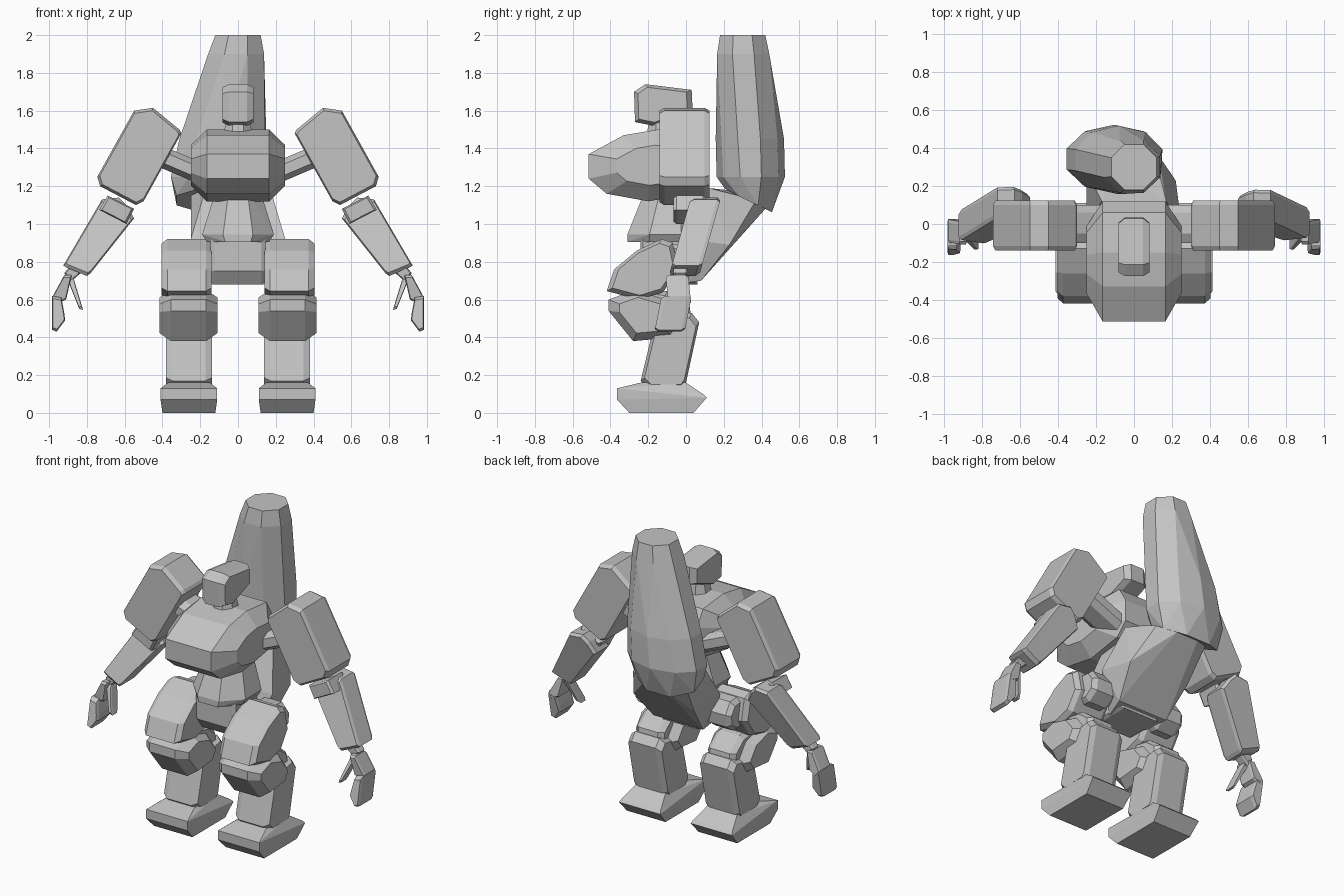
import bpy
import bmesh
import math
from mathutils import Vector

cube = bpy.data.objects.get("Cube")
if cube:
    bpy.data.objects.remove(cube, do_unlink=True)

grey = bpy.data.materials.new("light_grey")
grey.use_nodes = True
colour = (0.55, 0.55, 0.55, 1)
grey.diffuse_color = colour
grey.node_tree.nodes["Principled BSDF"].inputs["Base Color"].default_value = colour


def hull(name, points, side=1):
    """Faceted convex solid around the points; side -1 mirrors it in x."""
    bm = bmesh.new()
    for x, y, z in points:
        bm.verts.new((x * side, y, z))
    bmesh.ops.convex_hull(bm, input=bm.verts[:])
    bmesh.ops.delete(bm, geom=[v for v in bm.verts if not v.link_faces], context='VERTS')
    bmesh.ops.dissolve_limit(bm, angle_limit=math.radians(3), verts=bm.verts[:], edges=bm.edges[:])
    bmesh.ops.recalc_face_normals(bm, faces=bm.faces[:])
    mesh = bpy.data.meshes.new(name)
    bm.to_mesh(mesh)
    bm.free()
    mesh.materials.append(grey)
    obj = bpy.data.objects.new(name, mesh)
    bpy.context.collection.objects.link(obj)
    return obj


def slab(name, profile, axis, centre, half, bevel, shrink, side=1, lean=0):
    """Extrude a (y, z) profile along x, or an (x, z) profile along y, with bevelled ends."""
    mid = sum((Vector(p) for p in profile), Vector((0, 0))) / len(profile)
    points = []
    for offset, scale in ((half - bevel, 1), (half, shrink)):
        for sign in (-1, 1):
            for p in profile:
                a, z = mid + (Vector(p) - mid) * scale
                d = centre + sign * offset + lean * (z - mid.y)
                points.append((d, a, z) if axis == 'x' else (a, d, z))
    return hull(name, points, side)


def ring(x, y, z, rx, ry, tilt=0, n=8):
    """Flat-sided ring with extents rx and ry, tilted in y."""
    k = 1 / math.cos(math.pi / n)
    result = []
    for i in range(n):
        a = (i + 0.5) * 2 * math.pi / n
        dx, dy = rx * k * math.cos(a), ry * k * math.sin(a)
        result.append((x + dx, y + dy, z + tilt * dy))
    return result


def both(points):
    """The points together with their mirror images in x."""
    return [(s * x, y, z) for s in (-1, 1) for x, y, z in points]


# Head and neck
slab("head", [(-.275, 1.70), (-.215, 1.74), (.03, 1.71), (.035, 1.60), (-.17, 1.52), (-.27, 1.54)],
     'x', 0, .083, .035, .84)
hull("neck", ring(0, -.13, 1.46, .08, .08) + ring(0, -.13, 1.58, .055, .06))

# Torso
slab("chest", [(-.515, 1.37), (-.33, 1.47), (-.15, 1.50), (.06, 1.48), (.12, 1.38), (.12, 1.24),
               (.04, 1.16), (-.2, 1.12), (-.42, 1.16), (-.515, 1.24)], 'x', 0, .25, .085, .56)
hull("abdomen", ring(0, -.08, 1.17, .12, .14) + ring(0, -.11, .945, .19, .20)
     + ring(0, -.11, .905, .165, .20))
slab("pelvis", [(-.24, .75), (-.19, .68), (.06, .68), (.08, .95), (-.24, .95)], 'x', 0, .145, .02, .9)

# Tail base sweeping back from the pelvis, then the upright tail
hull("tail_base", both([(.14, -.06, .68), (.18, .08, .70), (.25, .0, .92), (.22, .23, .89),
                        (.17, .12, 1.19)]) + ring(-.06, .32, 1.13, .19, .10, -.5))
hull("tail", ring(0, .30, 2.0, .12, .12) + ring(-.01, .303, 1.9, .148, .138)
     + ring(-.08, .338, 1.45, .23, .172, 0, 10) + ring(-.105, .343, 1.25, .25, .172, 0, 10)
     + ring(-.115, .33, 1.125, .21, .125, -.5))

for side, label in ((1, "left_"), (-1, "right_")):
    # Shoulder and arm
    hull(label + "shoulder_joint", [(x, y, z + dz) for x, z in ((.18, 1.26), (.46, 1.38))
                                    for y, dz in ((-.1, -.03), (-.1, .03), (-.05, .06), (.06, .06),
                                                  (.1, .03), (.1, -.03), (.06, -.06), (-.05, -.06))], side)
    slab(label + "upper_arm", [(.45, 1.615), (.55, 1.60), (.745, 1.25), (.73, 1.20), (.54, 1.10),
                               (.50, 1.12), (.30, 1.48), (.31, 1.50)], 'y', -.008, .132, .025, .94, side)
    slab(label + "elbow", [(.735, 1.075), (.69, 1.15), (.55, 1.08), (.59, 1.0)],
         'y', .02, .085, .015, .85, side)
    slab(label + "forearm", [(.55, 1.03), (.59, 1.10), (.63, 1.14), (.72, 1.13), (.76, 1.06),
                             (.925, .78), (.91, .77), (.80, .725), (.78, .74)],
         'y', .05, .08, .02, .92, side, .28 if side > 0 else .36)

    # Hand with curled fingers and thumb
    slab(label + "wrist", [(.81, .76), (.87, .80), (.92, .74), (.89, .69)], 'y', -.03, .035, .01, .8, side)
    slab(label + "palm", [(.88, .73), (.92, .73), (.985, .61), (.96, .575), (.91, .60)],
         'y', -.04, .06, .015, .85, side, -.1)
    slab(label + "fingers", [(.985, .62), (.935, .61), (.92, .53), (.94, .50), (.985, .44), (.96, .43), (.915, .49)],
         'y', -.07, .08, .02, .85, side, .2)
    slab(label + "thumb", [(.87, .71), (.90, .70), (.865, .62), (.82, .545), (.84, .55), (.85, .62)],
         'y', -.075, .035, .012, .8, side, .4)

    # Hip, thigh and knee
    slab(label + "hip_joint", [(-.12, .90), (.0, .89), (.05, .82), (.04, .74), (-.03, .69), (-.14, .70)],
         'x', .26, .09, .03, .75, side)
    slab(label + "thigh", [(-.42, .645), (-.38, .76), (-.26, .86), (-.13, .92), (-.07, .90),
                           (-.04, .76), (-.12, .64), (-.25, .60)], 'x', .272, .132, .03, .86, side)
    slab(label + "knee_joint", [(-.20, .66), (-.08, .64), (.02, .56), (.03, .48), (-.10, .42), (-.22, .5)],
         'x', .26, .10, .03, .75, side)
    slab(label + "knee", [(-.41, .60), (-.41, .54), (-.28, .38), (-.06, .40), (-.01, .48),
                          (-.10, .60), (-.27, .65)], 'x', .262, .153, .06, .70, side)

    # Shin and foot
    slab(label + "shin", [(-.24, .17), (-.2, .13), (-.02, .13), (.0, .16), (.07, .48), (.03, .53),
                          (-.16, .50)], 'x', .26, .122, .035, .88, side)
    sole = [(x, y, z) for x, y, z in both([(.15, -.365, .13), (.15, -.365, .07), (.14, -.3, 0),
                                           (.14, .04, 0), (.15, .11, .08), (.14, .09, .10),
                                           (.11, .0, .16), (.11, -.24, .16)])]
    hull(label + "foot", [(x + .26, y, z) for x, y, z in sole], side)
